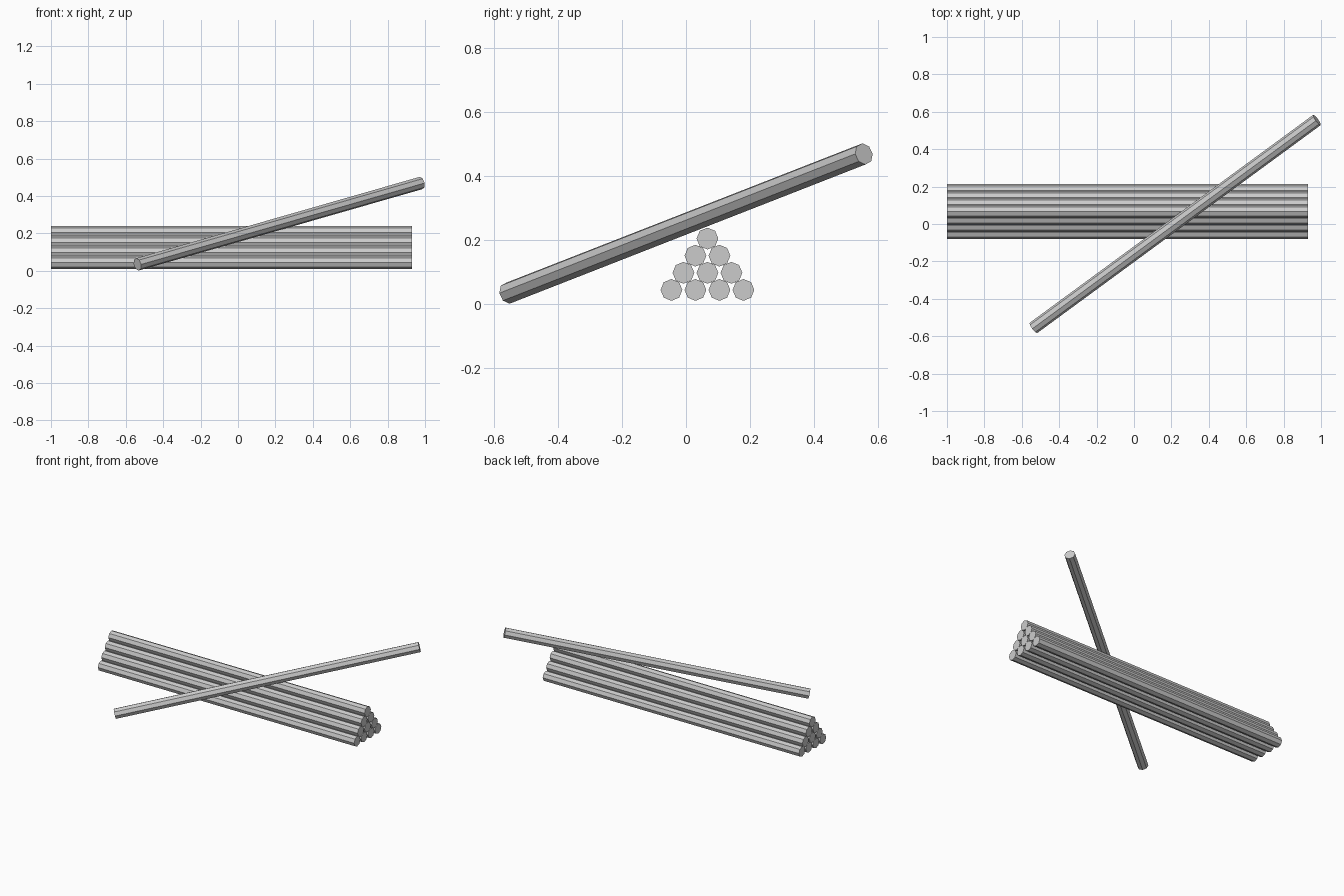
import bpy
from mathutils import Vector, Matrix

if "Cube" in bpy.data.objects:
    bpy.data.objects.remove(bpy.data.objects["Cube"])

RADIUS = 0.034
SIDES = 8


def log(name, start, end):
    """Flat-faced octagonal log between two points, one edge facing up."""
    a, b = Vector(start), Vector(end)
    axis = (b - a).normalized()
    side = Vector((0, 0, 1)).cross(axis).normalized()
    up = axis.cross(side)
    bpy.ops.mesh.primitive_cylinder_add(
        vertices=SIDES, radius=RADIUS, depth=(b - a).length)
    ob = bpy.context.object
    ob.name = name
    # local x -> side, y -> up, z -> along the log
    rot = Matrix((side, up, axis)).transposed().to_4x4()
    ob.matrix_world = Matrix.Translation((a + b) / 2) @ rot
    return ob


# Triangular stack of ten logs: rows of 4, 3, 2, 1
PITCH, RISE = 0.075, 0.0535
for row in range(4):
    count = 4 - row
    z = 0.044 + row * RISE
    for i in range(count):
        y = 0.067 + (i - (count - 1) / 2) * PITCH
        log(f"stack_log_{row + 1}_{i + 1}", (-1, y, z), (0.93, y, z))

# Loose log leaning across the stack
log("leaning_log", (-0.538, -0.556, 0.034), (0.978, 0.556, 0.469))
